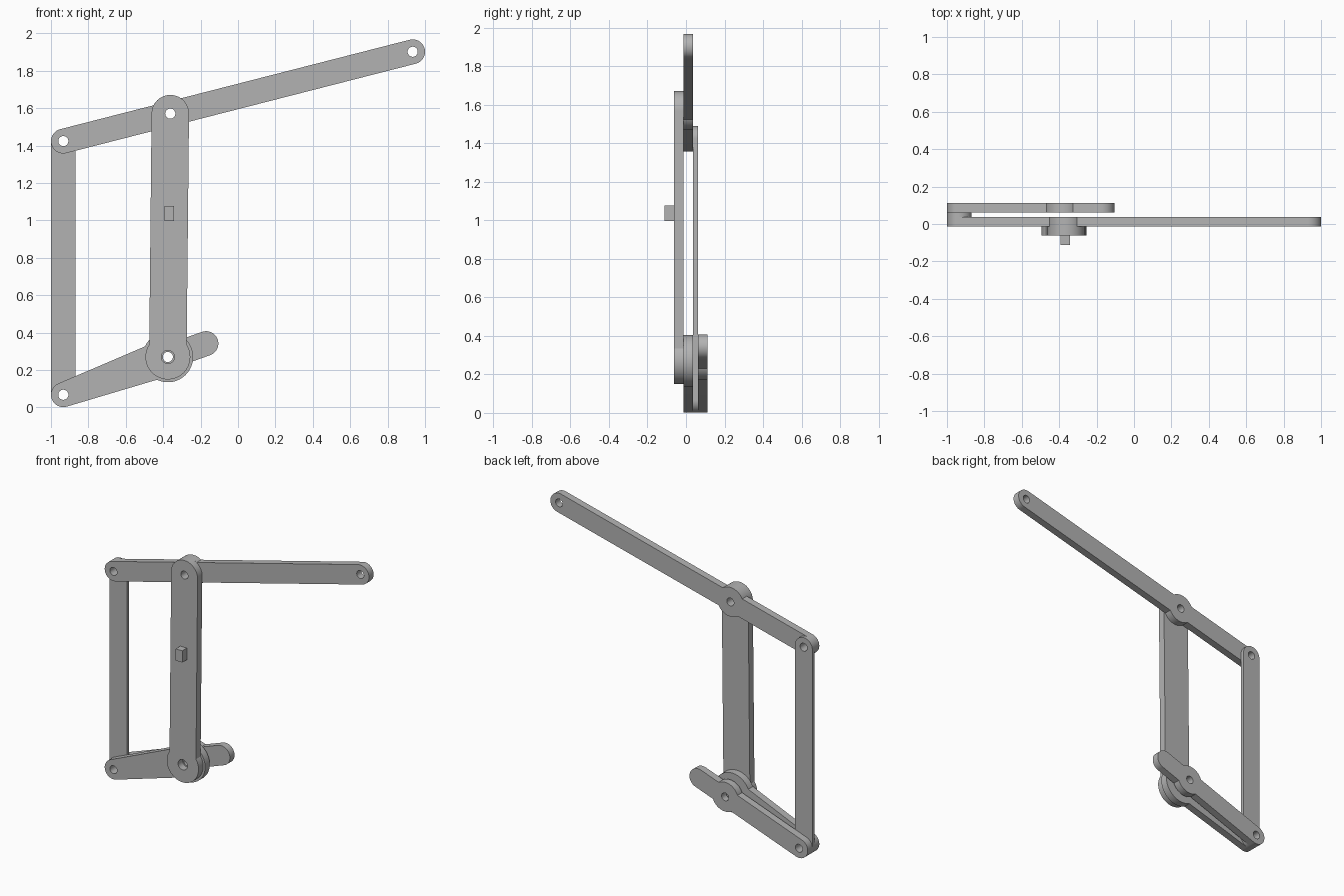
import bpy, bmesh
from math import sin, cos, pi, acos, atan2, hypot

cube = bpy.data.objects.get("Cube")
if cube:
    bpy.data.objects.remove(cube, do_unlink=True)

# One plain grey for the whole linkage
grey = bpy.data.materials.new("plain grey")
grey.use_nodes = True
colour = (0.45, 0.45, 0.45, 1)
grey.diffuse_color = colour
grey.node_tree.nodes["Principled BSDF"].inputs["Base Color"].default_value = colour


def arc(c, r, a0, a1, n):
    return [(c[0] + r * cos(a0 + (a1 - a0) * i / n),
             c[1] + r * sin(a0 + (a1 - a0) * i / n)) for i in range(n + 1)]


def circle(c, r):
    return arc(c, r, 0, 2 * pi, 64)[:-1]


def capsule(p, q, rp, rq):
    """Outline of two round ends joined by tangents."""
    a = atan2(q[1] - p[1], q[0] - p[0])
    b = acos((rp - rq) / hypot(q[0] - p[0], q[1] - p[1]))
    return arc(q, rq, a - b, a + b, 32) + arc(p, rp, a + b, a + 2 * pi - b, 32)


def prism(name, outline, y0, y1):
    """Extrude an x-z outline from y0 to y1."""
    bm = bmesh.new()
    face = bm.faces.new([bm.verts.new((x, y0, z)) for x, z in outline])
    new = bmesh.ops.extrude_face_region(bm, geom=[face])["geom"]
    verts = [v for v in new if isinstance(v, bmesh.types.BMVert)]
    bmesh.ops.translate(bm, verts=verts, vec=(0, y1 - y0, 0))
    bmesh.ops.recalc_face_normals(bm, faces=bm.faces)
    mesh = bpy.data.meshes.new(name)
    bm.to_mesh(mesh)
    bm.free()
    mesh.materials.append(grey)
    obj = bpy.data.objects.new(name, mesh)
    bpy.context.collection.objects.link(obj)
    return obj


def combine(obj, tool, operation):
    mod = obj.modifiers.new("combine", "BOOLEAN")
    mod.operation, mod.object, mod.solver = operation, tool, "EXACT"
    bpy.context.view_layer.update()
    graph = bpy.context.evaluated_depsgraph_get()
    mesh = bpy.data.meshes.new_from_object(obj.evaluated_get(graph))
    obj.modifiers.clear()
    obj.data = mesh
    bpy.data.objects.remove(tool, do_unlink=True)


def link(name, outline, y0, y1, holes, hub=None):
    """Flat bar with an optional round hub and drilled pivots."""
    obj = prism(name, outline, y0, y1)
    if hub:
        combine(obj, prism("hub", circle(*hub), y0, y1), "UNION")
    for c, r in holes:
        combine(obj, prism("drill", circle(c, r), y0 - 0.1, y1 + 0.1), "DIFFERENCE")
    bpy.ops.object.select_all(action="DESELECT")
    obj.select_set(True)
    bpy.context.view_layer.objects.active = obj
    bpy.ops.object.shade_smooth_by_angle()
    return obj


# Pivots in x-z
low_left, low_hub = (-0.934, 0.068), (-0.375, 0.27)
high_left, high_hub, tip = (-0.934, 1.424), (-0.362, 1.571), (0.934, 1.902)
handle_end = (-0.171, 0.342)
R, HOLE = 0.066, 0.027

# Layers from front to back
link("front_column", capsule(low_hub, high_hub, 0.1, 0.1), -0.0625, -0.0125,
     [(low_hub, 0.035), (high_hub, HOLE)], (low_hub, 0.12))
link("upper_arm", capsule(high_left, tip, R, R), -0.0125, 0.0375,
     [(high_left, HOLE), (high_hub, HOLE), (tip, HOLE)], (high_hub, 0.1))
link("lower_crank", capsule(low_left, low_hub, R, 0.1), -0.0125, 0.0375,
     [(low_left, HOLE), (low_hub, HOLE)], (low_hub, 0.135))
link("vertical_link", capsule(low_left, high_left, R, R), 0.0375, 0.0625,
     [(low_left, HOLE), (high_left, HOLE)])
link("rear_lever", capsule(low_left, handle_end, R, R), 0.0625, 0.1125,
     [(low_left, HOLE), (low_hub, HOLE)], (low_hub, 0.1))

# Square peg on the column
prism("column_peg", [(-0.393, 0.997), (-0.343, 0.997), (-0.343, 1.077), (-0.393, 1.077)],
      -0.1125, -0.0625)
